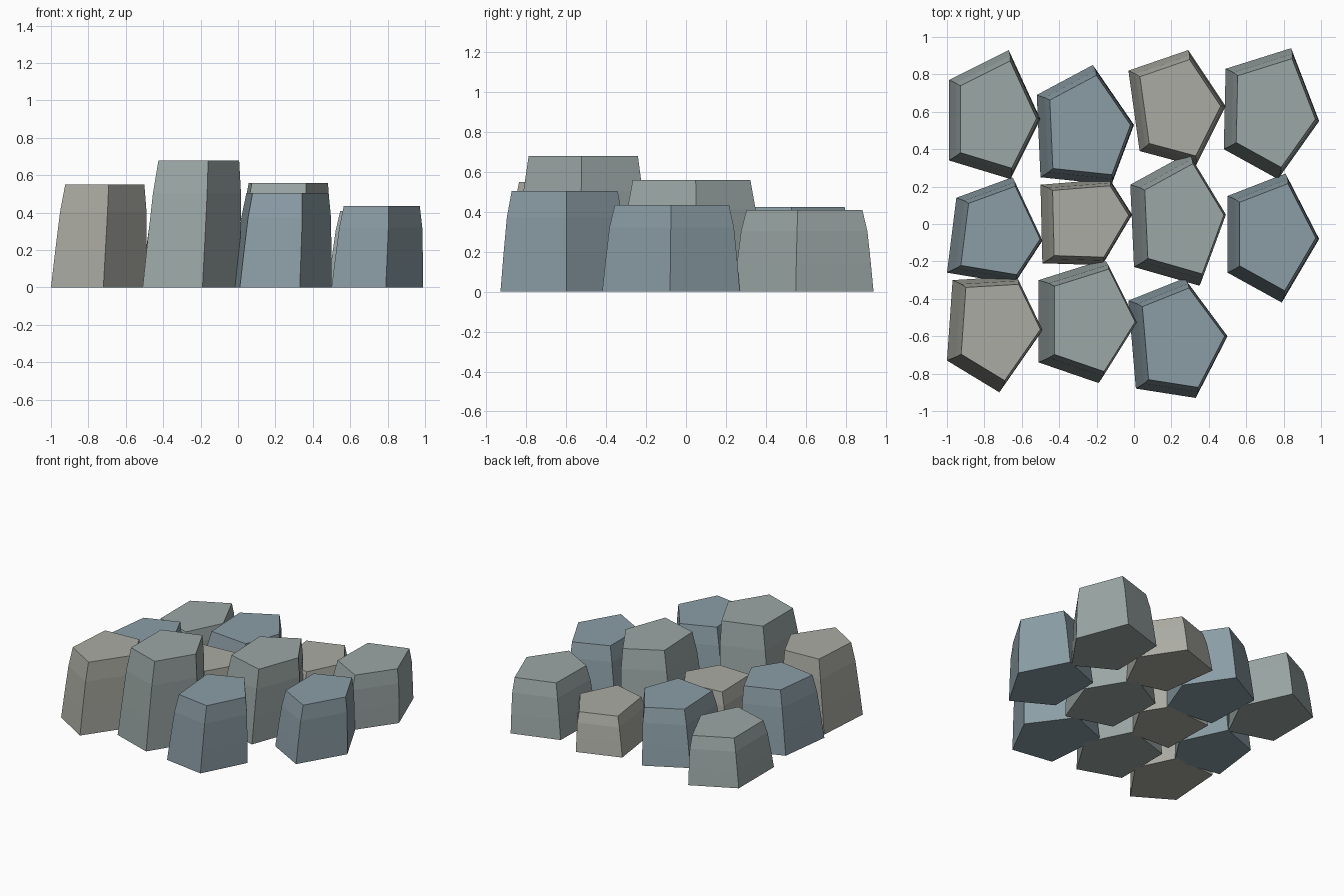
import bpy
from mathutils import Vector

if "Cube" in bpy.data.objects:
    bpy.data.objects.remove(bpy.data.objects["Cube"])


def material(name, rgb):
    m = bpy.data.materials.new(name)
    m.diffuse_color = (*rgb, 1)
    m.use_nodes = True
    m.node_tree.nodes["Principled BSDF"].inputs["Base Color"].default_value = m.diffuse_color
    return m


STONE = {
    "grey": material("grey_stone", (0.33, 0.39, 0.38)),
    "blue": material("blue_stone", (0.26, 0.34, 0.38)),
    "beige": material("beige_stone", (0.41, 0.41, 0.37)),
}

# Rings up each column: fraction of height, fraction of footprint size
PROFILE = [(0, 1.0), (0.36, 0.957), (0.74, 0.905), (1.0, 0.83)]
LEAN = Vector((0.065, 0.008))


def column(name, colour, height, *outline):
    """Tapered five-sided basalt column with a slight lean, from its footprint."""
    base = [Vector(p) for p in reversed(outline)]
    n = len(base)
    centre = sum(base, Vector((0, 0))) / n
    verts = []
    for t, size in PROFILE:
        for p in base:
            q = centre + (p - centre) * size + LEAN * height * t
            verts.append((q.x, q.y, height * t))
    faces = [tuple(reversed(range(n)))]
    for r in range(len(PROFILE) - 1):
        for i in range(n):
            j = (i + 1) % n
            faces.append((r * n + i, r * n + j, (r + 1) * n + j, (r + 1) * n + i))
    top = (len(PROFILE) - 1) * n
    faces.append(tuple(range(top, top + n)))
    mesh = bpy.data.meshes.new(name)
    mesh.from_pydata(verts, [], faces)
    mesh.materials.append(STONE[colour])
    obj = bpy.data.objects.new(name, mesh)
    bpy.context.collection.objects.link(obj)


# Back row
column("back_column_1", "grey", 0.36, (-.99, .77), (-.67, .93), (-.50, .56), (-.66, .24), (-.99, .34))
column("back_column_2", "blue", 0.425, (-.52, .69), (-.22, .85), (0, .53), (-.12, .21), (-.50, .25))
column("back_column_3", "beige", 0.29, (-.03, .82), (.29, .93), (.49, .63), (.33, .31), (.03, .39))
column("back_column_4", "grey", 0.41, (.49, .83), (.84, .94), (.99, .55), (.77, .24), (.48, .40))

# Middle row
column("middle_column_1", "blue", 0.48, (-.95, .14), (-.65, .25), (-.49, -.09), (-.64, -.32), (-1, -.26))
column("middle_column_2", "beige", 0.37, (-.50, .21), (-.13, .24), (-.01, .05), (-.17, -.22), (-.49, -.21))
column("middle_column_3", "grey", 0.56, (-.02, .21), (.29, .38), (.49, .05), (.35, -.33), (0, -.23))
column("middle_column_4", "blue", 0.435, (.50, .15), (.81, .27), (.99, -.08), (.79, -.42), (.50, -.26))

# Front row
column("front_column_1", "beige", 0.55, (-.97, -.30), (-.63, -.28), (-.49, -.57), (-.72, -.90), (-1, -.73))
column("front_column_2", "grey", 0.68, (-.51, -.30), (-.16, -.19), (.01, -.53), (-.19, -.85), (-.51, -.74))
column("front_column_3", "blue", 0.505, (-.03, -.41), (.27, -.29), (.50, -.60), (.33, -.93), (.01, -.88))
